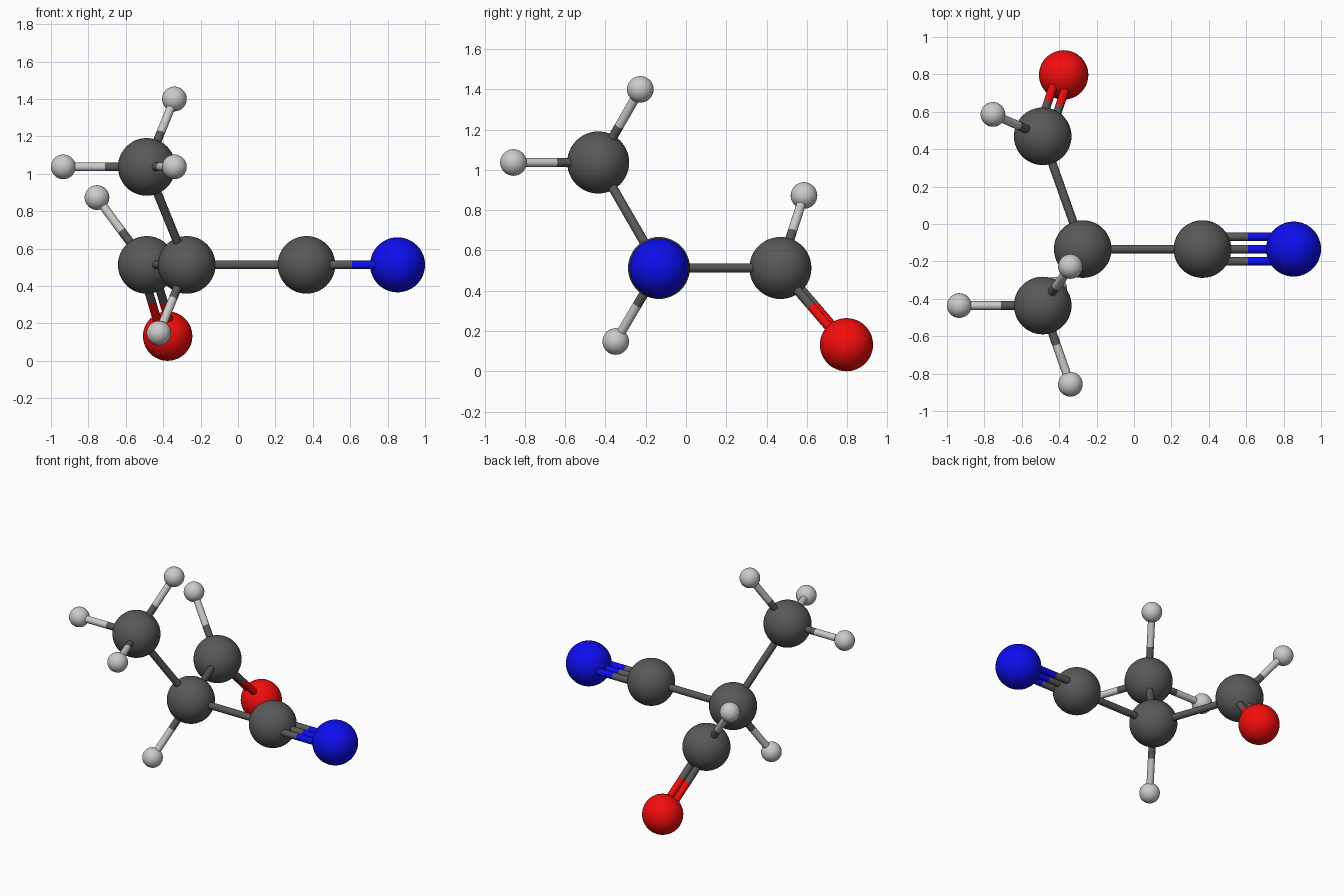
import bpy
from mathutils import Vector

if "Cube" in bpy.data.objects:
    bpy.data.objects.remove(bpy.data.objects["Cube"])

BOND_R = 0.023
GAP = 0.066  # spacing of double and triple bond sticks

# element: (radius, colour)
ELEMENTS = {
    "carbon": (0.154, (0.1, 0.1, 0.1, 1)),
    "hydrogen": (0.066, (0.55, 0.55, 0.55, 1)),
    "oxygen": (0.132, (0.9, 0.004, 0.004, 1)),
    "nitrogen": (0.147, (0.004, 0.004, 0.85, 1)),
}
MATS = {}
for name, (_, colour) in ELEMENTS.items():
    MATS[name] = bpy.data.materials.new(name)
    MATS[name].diffuse_color = colour

# atom: (element, centre)
ATOMS = {
    "centre": ("carbon", (-0.274, -0.134, 0.513)),
    "nitrile": ("carbon", (0.366, -0.134, 0.513)),
    "nitrile_end": ("nitrogen", (0.853, -0.134, 0.513)),
    "aldehyde": ("carbon", (-0.488, 0.469, 0.513)),
    "aldehyde_end": ("oxygen", (-0.376, 0.797, 0.132)),
    "aldehyde_h": ("hydrogen", (-0.754, 0.586, 0.873)),
    "methyl": ("carbon", (-0.488, -0.436, 1.037)),
    "methyl_h_left": ("hydrogen", (-0.934, -0.436, 1.037)),
    "methyl_h_top": ("hydrogen", (-0.340, -0.227, 1.400)),
    "methyl_h_front": ("hydrogen", (-0.340, -0.857, 1.037)),
    "centre_h": ("hydrogen", (-0.423, -0.349, 0.148)),
}
# (atom, atom, bond order)
BONDS = [
    ("centre", "nitrile", 1), ("nitrile", "nitrile_end", 3),
    ("centre", "aldehyde", 1), ("aldehyde", "aldehyde_end", 2),
    ("aldehyde", "aldehyde_h", 1), ("centre", "methyl", 1),
    ("methyl", "methyl_h_left", 1), ("methyl", "methyl_h_top", 1),
    ("methyl", "methyl_h_front", 1), ("centre", "centre_h", 1),
]


def finish(name, element):
    ob = bpy.context.object
    ob.name = name
    ob.data.materials.append(MATS[element])
    bpy.ops.object.shade_smooth_by_angle()


def stick(name, a, b, element):
    d = b - a
    bpy.ops.mesh.primitive_cylinder_add(
        vertices=24, radius=BOND_R, depth=d.length, location=(a + b) / 2,
        rotation=d.to_track_quat('Z', 'Y').to_euler())
    finish(name, element)


# atom balls
for name, (element, pos) in ATOMS.items():
    bpy.ops.mesh.primitive_uv_sphere_add(
        segments=48, ring_count=24, radius=ELEMENTS[element][0], location=pos)
    finish(name + "_" + element + "_ball", element)

# bonds, each half coloured like its own atom, multiple bonds side by side
for a, b, order in BONDS:
    (ea, pa), (eb, pb) = ATOMS[a], ATOMS[b]
    pa, pb = Vector(pa), Vector(pb)
    side = (pb - pa).cross(Vector((0, 0, 1))).normalized()
    for i in range(order):
        off = side * GAP * (i - (order - 1) / 2)
        mid = (pa + pb) / 2 + off
        stick(f"{a}_to_{b}_bond_{i}", pa + off, mid, ea)
        stick(f"{b}_to_{a}_bond_{i}", mid, pb + off, eb)

for m in bpy.data.materials:
    if m.users and not m.is_grease_pencil:
        m.use_nodes = True
        m.node_tree.nodes["Principled BSDF"].inputs["Base Color"].default_value = m.diffuse_color
